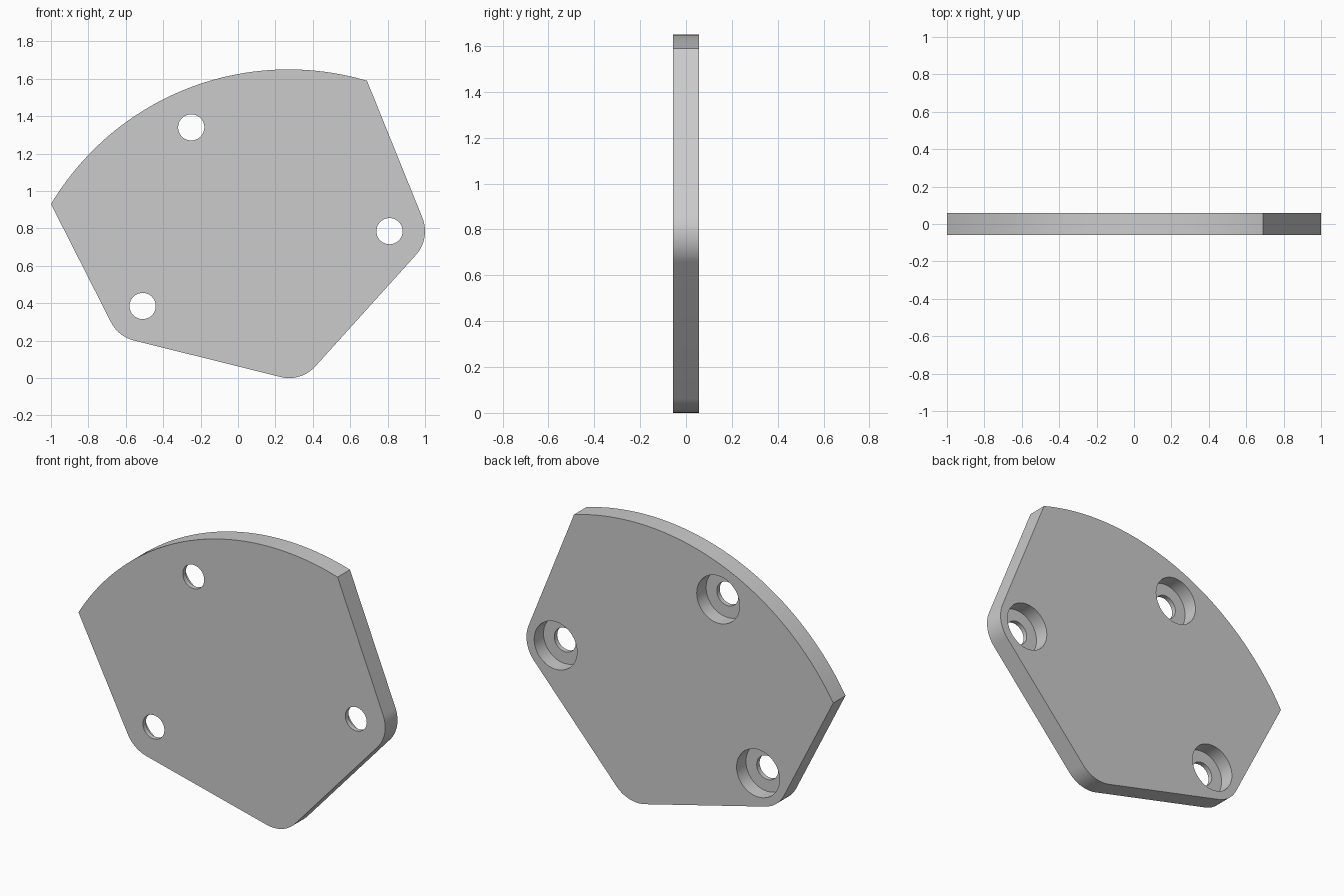
import bpy, bmesh
from math import sin, cos, pi, atan2, radians

if "Cube" in bpy.data.objects:
    bpy.data.objects.remove(bpy.data.objects["Cube"])

HALF = 0.0575            # half thickness
HOLE_R, BORE_R = 0.07, 0.14
BORE_FLOOR = -0.03       # y of counterbore floor
HOLES = [(-0.25, 1.34), (0.81, 0.785), (-0.51, 0.385)]


def arc(cx, cz, r, a0, a1, n):
    return [(cx + r * cos(a0 + (a1 - a0) * i / n),
             cz + r * sin(a0 + (a1 - a0) * i / n)) for i in range(n + 1)]


def extrude_y(bm, pts, y0, y1):
    # closed prism of an x-z outline running from y0 to y1
    a = [bm.verts.new((x, y0, z)) for x, z in pts]
    b = [bm.verts.new((x, y1, z)) for x, z in pts]
    bm.faces.new(a)
    bm.faces.new(b[::-1])
    for i in range(len(pts)):
        j = (i + 1) % len(pts)
        bm.faces.new((a[j], a[i], b[i], b[j]))


def make(name, bm):
    bmesh.ops.recalc_face_normals(bm, faces=bm.faces[:])
    me = bpy.data.meshes.new(name)
    bm.to_mesh(me)
    bm.free()
    ob = bpy.data.objects.new(name, me)
    bpy.context.collection.objects.link(ob)
    return ob


# Plate outline: large top arc, then three rounded corners
C, R = (0.27, 0.17), 1.48
a_right = atan2(1.59 - C[1], 0.69 - C[0])
a_left = atan2(0.93 - C[1], -1.0 - C[0])
outline = arc(*C, R, a_right, a_left, 64)
outline += arc(-0.51, 0.385, 0.19, radians(207), radians(256), 14)
outline += arc(0.273, 0.19, 0.19, radians(256), radians(318), 16)
outline += arc(0.81, 0.785, 0.19, radians(318), radians(382), 16)
bm = bmesh.new()
extrude_y(bm, outline, -HALF, HALF)
plate = make("plate", bm)

# Through holes and rear counterbores
for label, r, y0 in (("hole", HOLE_R, -0.2), ("counterbore", BORE_R, BORE_FLOOR)):
    bm = bmesh.new()
    for x, z in HOLES:
        extrude_y(bm, arc(x, z, r, 0, 2 * pi, 48)[:-1], y0, 0.2)
    cutter = make(label + "_cutter", bm)
    cutter.hide_render = True
    mod = plate.modifiers.new(label, 'BOOLEAN')
    mod.operation = 'DIFFERENCE'
    mod.solver = 'EXACT'
    mod.object = cutter
    bpy.context.view_layer.objects.active = plate
    bpy.ops.object.modifier_apply(modifier=label)
    bpy.data.objects.remove(cutter)

# Smooth curved walls, crisp edges
bpy.ops.object.select_all(action='DESELECT')
plate.select_set(True)
bpy.context.view_layer.objects.active = plate
bpy.ops.object.shade_smooth_by_angle(angle=radians(20))
